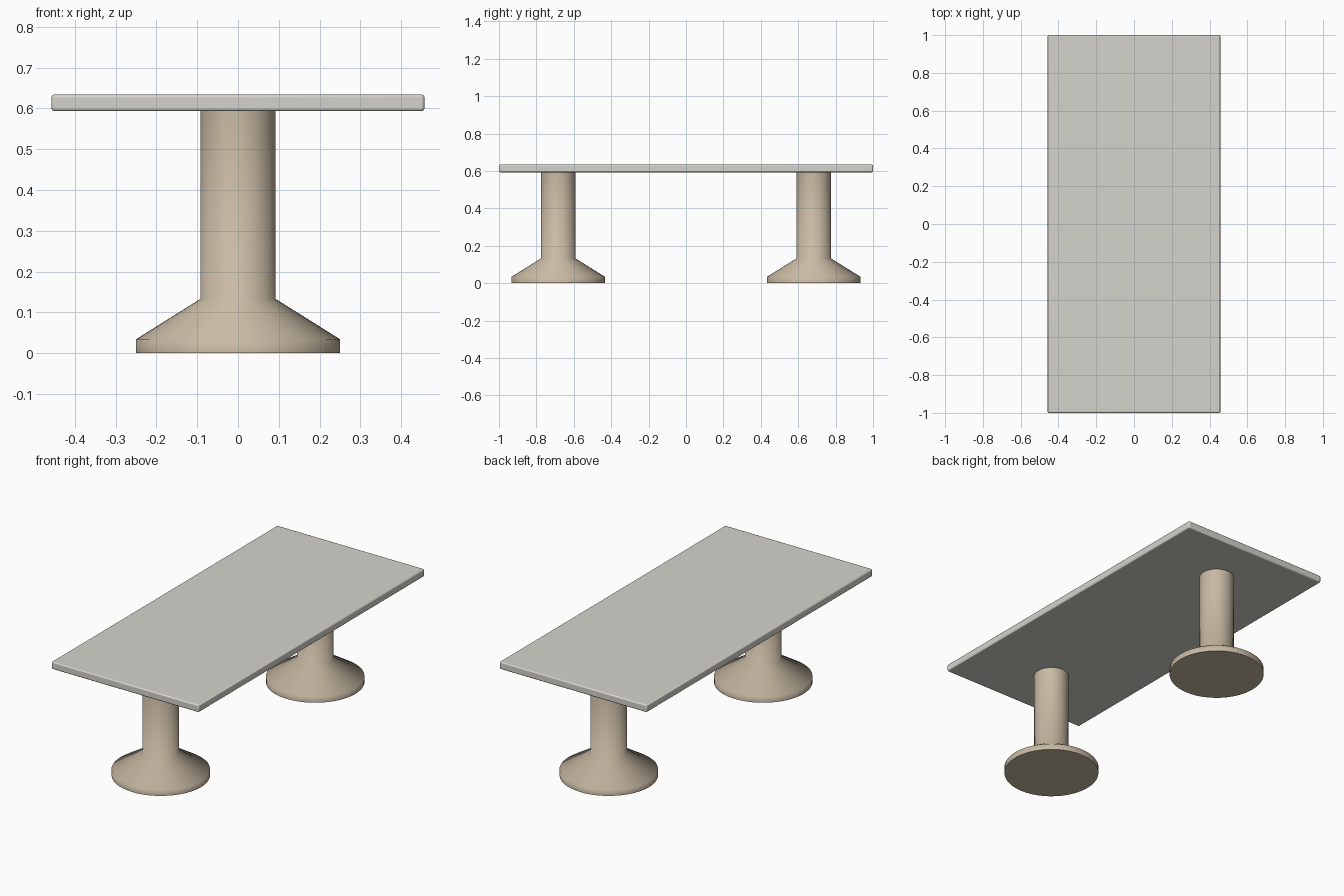
import bpy, bmesh, math

if "Cube" in bpy.data.objects:
    bpy.data.objects.remove(bpy.data.objects["Cube"])


def material(name, rgb):
    m = bpy.data.materials.new(name)
    m.diffuse_color = (*rgb, 1)
    m.use_nodes = True
    m.node_tree.nodes["Principled BSDF"].inputs["Base Color"].default_value = m.diffuse_color
    return m


def smooth(obj, degrees):
    bpy.ops.object.select_all(action='DESELECT')
    obj.select_set(True)
    bpy.context.view_layer.objects.active = obj
    bpy.ops.object.shade_smooth_by_angle(angle=math.radians(degrees))


def lathe(name, profile, y, mat, sides=48):
    """Turned solid from (radius, z) points, capped at both ends."""
    bm = bmesh.new()
    rings = [[bm.verts.new((r * math.cos(2 * math.pi * i / sides),
                            r * math.sin(2 * math.pi * i / sides), z))
              for i in range(sides)] for r, z in profile]
    for low, high in zip(rings, rings[1:]):
        for i in range(sides):
            j = (i + 1) % sides
            bm.faces.new((low[i], low[j], high[j], high[i]))
    bm.faces.new(rings[0][::-1])
    bm.faces.new(rings[-1])
    mesh = bpy.data.meshes.new(name)
    bm.to_mesh(mesh)
    bm.free()
    mesh.materials.append(mat)
    obj = bpy.data.objects.new(name, mesh)
    obj.location.y = y
    bpy.context.collection.objects.link(obj)
    smooth(obj, 62)
    return obj


stone = material("pale_top", (0.66, 0.65, 0.60))
tan = material("tan_pedestal", (0.58, 0.49, 0.37))

# Table top: thin slab with slightly rounded edges
bottom, height = 0.593, 0.041
bpy.ops.mesh.primitive_cube_add(size=1, location=(0, 0, bottom + height / 2))
top = bpy.context.object
top.name = "table_top"
top.scale = (0.914, 2.0, height)
bpy.ops.object.transform_apply(location=False, rotation=False, scale=True)
bevel = top.modifiers.new("rounded_edges", 'BEVEL')
bevel.width = 0.007
bevel.segments = 3
top.data.materials.append(stone)
smooth(top, 35)

# Two turned pedestals: rim, flared foot and straight column
pedestal = [(0.25, 0), (0.25, 0.034), (0.092, 0.133), (0.092, bottom)]
for side, y in (("front", -0.683), ("back", 0.683)):
    lathe(side + "_pedestal", pedestal, y, tan)
